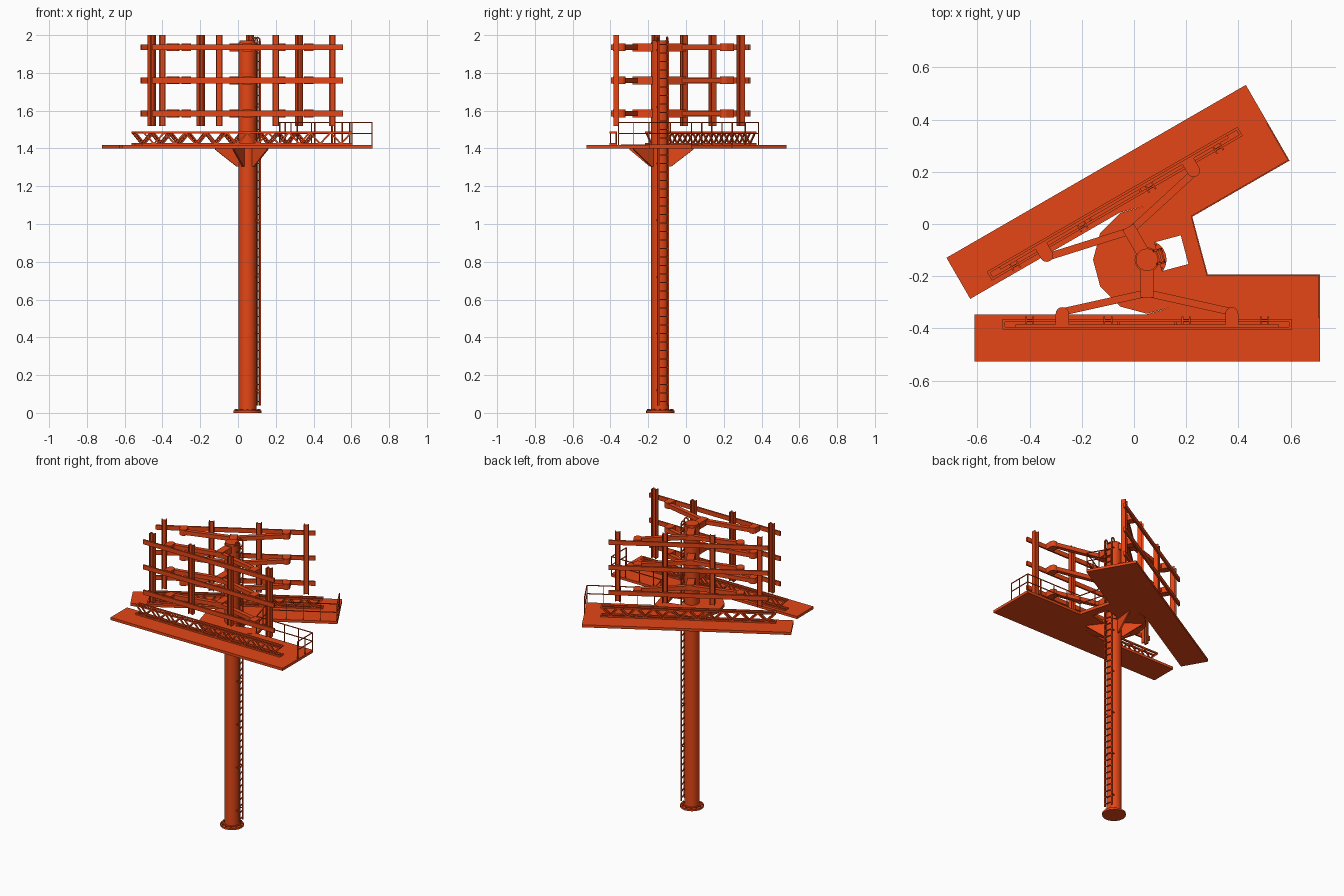
import bpy, bmesh
from math import cos, sin, radians, pi
from mathutils import Matrix, Vector

if "Cube" in bpy.data.objects:
    bpy.data.objects.remove(bpy.data.objects["Cube"])

paint = bpy.data.materials.new("orange_red_paint")
paint.use_nodes = True
COLOUR = (0.78, 0.062, 0.008, 1)
paint.diffuse_color = COLOUR
paint.node_tree.nodes["Principled BSDF"].inputs["Base Color"].default_value = COLOUR

# Frames: pole axis, ladder axis (symmetry line), and the two mirrored wings
POLE = Matrix.Translation((0.05, -0.137, 0))
AXIS = POLE @ Matrix.Rotation(radians(15), 4, 'Z')
FLIP = AXIS @ Matrix.Scale(-1, 4, (0, 1, 0)) @ AXIS.inverted()
WINGS = {"front": POLE, "rear": FLIP @ POLE}
DECK_Z, DECK_TOP = 1.4, 1.418
LEVELS = (1.585, 1.76, 1.935)


def finish(name, bm, matrix, smooth=False):
    bm.transform(matrix)
    bmesh.ops.recalc_face_normals(bm, faces=bm.faces)
    mesh = bpy.data.meshes.new(name)
    bm.to_mesh(mesh)
    bm.free()
    mesh.materials.append(paint)
    obj = bpy.data.objects.new(name, mesh)
    bpy.context.collection.objects.link(obj)
    if smooth:
        bpy.ops.object.select_all(action='DESELECT')
        obj.select_set(True)
        bpy.context.view_layer.objects.active = obj
        bpy.ops.object.shade_smooth_by_angle()


def box(bm, centre, size):
    m = Matrix.Translation(centre) @ Matrix.Diagonal((*size, 1))
    bmesh.ops.create_cube(bm, size=1, matrix=m)


def bar(bm, a, b, width, height=None):
    """Rectangular bar between two points; height lies towards z."""
    a, b = Vector(a), Vector(b)
    d = b - a
    turn = d.to_track_quat('X', 'Z').to_matrix().to_4x4()
    m = Matrix.Translation((a + b) / 2) @ turn
    m = m @ Matrix.Diagonal((d.length, width, height or width, 1))
    bmesh.ops.create_cube(bm, size=1, matrix=m)


def prism(bm, points, z0, z1, matrix=Matrix()):
    """Upright slab over an outline, optionally turned into place."""
    face = bm.faces.new([bm.verts.new((x, y, z0)) for x, y in points])
    base = list(face.verts)
    out = bmesh.ops.extrude_face_region(bm, geom=[face])
    verts = [v for v in out["geom"] if isinstance(v, bmesh.types.BMVert)]
    bmesh.ops.translate(bm, verts=verts, vec=(0, 0, z1 - z0))
    bmesh.ops.transform(bm, matrix=matrix, verts=base + verts)


def cylinder(bm, radius, z0, z1, sides=20, at=(0, 0)):
    bmesh.ops.create_cone(bm, cap_ends=True, segments=sides, radius1=radius,
                          radius2=radius, depth=z1 - z0,
                          matrix=Matrix.Translation((*at, (z0 + z1) / 2)))


# Pole with cap
bm = bmesh.new()
cylinder(bm, 0.0475, 0.01, 1.96)
cylinder(bm, 0.043, 1.96, 1.972)
finish("pole", bm, POLE, True)

# Base flange with bolts
bm = bmesh.new()
cylinder(bm, 0.075, 0, 0.012)
cylinder(bm, 0.055, 0.012, 0.018)
for i in range(12):
    a = i * pi / 6
    cylinder(bm, 0.005, 0.012, 0.02, 6, (0.065 * cos(a), 0.065 * sin(a)))
finish("base_flange", bm, POLE, True)

# Triangular gussets under the deck, none behind the ladder
bm = bmesh.new()
for angle in (68, 130, 180, 230, 292):
    turn = Matrix.Rotation(radians(angle), 4, 'Z') @ Matrix.Rotation(pi / 2, 4, 'X')
    prism(bm, [(0.04, 1.305), (0.06, 1.305), (0.177, 1.394),
               (0.177, DECK_Z), (0.04, DECK_Z)], -0.005, 0.005, turn)
finish("deck_gussets", bm, AXIS)

# Central deck: two halves around the ladder hatch, a touch proud of the walkways
for side, sign in (("front", -1), ("rear", 1)):
    arc = [(0.207 * cos(radians(d)), 0.207 * sin(radians(d))) for d in (165, 135, 105, 75)]
    half = [(0.21, 0), (0.149, 0), (0.149, 0.057), (0.045, 0.057), (0.045, 0), (-0.2, 0)]
    half += arc + [(0.21, 0.1155)]
    bm = bmesh.new()
    prism(bm, [(x, sign * y) for x, y in half], DECK_Z, DECK_TOP + 0.002)
    finish(side + "_central_deck", bm, AXIS)

# Ladder with rails hooked over the pole top
bm = bmesh.new()
U = 0.062
for v in (-0.026, 0.026):
    bar(bm, (U, v, 0.04), (U, v, 1.97), 0.008)
    hook = [(U, 1.97), (U - 0.003, 1.982), (U - 0.012, 1.988), (U - 0.024, 1.986), (U - 0.03, 1.965)]
    for (x0, z0), (x1, z1) in zip(hook, hook[1:]):
        bar(bm, (x0, v, z0), (x1, v, z1), 0.007)
    for i in range(7):
        z = 0.12 + i * 0.3
        bar(bm, (0.035, v, z), (U, v, z), 0.006)
for i in range(43):
    z = 0.06 + i * 0.045
    bar(bm, (U, -0.026, z), (U, 0.026, z), 0.006)
finish("ladder", bm, AXIS)

for side, frame in WINGS.items():
    # Walkway platform
    bm = bmesh.new()
    prism(bm, [(-0.662, -0.391), (0.663, -0.391), (0.663, -0.056), (0.233, -0.056),
               (0.1035, -0.179), (0, -0.209), (-0.662, -0.209)], DECK_Z, DECK_TOP)
    finish(side + "_platform", bm, frame)

    # Lattice truss lying on the platform
    bm = bmesh.new()
    low, high, half, bays = 1.424, 1.484, 0.55, 20
    step = 2 * half / bays
    for y in (-0.233, -0.263):
        for z in (low, high):
            box(bm, (0, y, z), (2 * half, 0.01, 0.01))
        for i in range(bays):
            x = -half + i * step
            z0, z1 = (low, high) if i % 2 else (high, low)
            bar(bm, (x, y, z0), (x + step, y, z1), 0.007, 0.009)
    for x in (-half, half):
        for z in (low, high):
            box(bm, (x, -0.248, z), (0.01, 0.04, 0.01))
    for i in range(0, bays + 1, 4):
        box(bm, (-half + i * step, -0.248, low), (0.008, 0.03, 0.008))
    finish(side + "_truss", bm, frame)

    # Upright I-section posts of the panel frame
    bm = bmesh.new()
    for x in (-0.45, -0.15, 0.15, 0.45):
        for dx in (-0.014, 0.014):
            box(bm, (x + dx, -0.233, 1.76), (0.006, 0.03, 0.48))
        box(bm, (x, -0.233, 1.76), (0.024, 0.007, 0.48))
    finish(side + "_panel_posts", bm, frame)

    # Horizontal panel beams
    bm = bmesh.new()
    for z in LEVELS:
        box(bm, (0, -0.254, z), (1.01, 0.012, 0.03))
    finish(side + "_panel_beams", bm, frame)

    # Stub, spreading arms and rounded end pads at each beam level
    bm = bmesh.new()
    for z in LEVELS:
        box(bm, (0, -0.09, z), (0.05, 0.11, 0.042))
        for s in (-1, 1):
            bar(bm, (s * 0.01, -0.13, z), (s * 0.325, -0.2, z), 0.028, 0.028)
            end = [(s * 0.325 + 0.025 * cos(t * pi / 8), -0.207 + 0.025 * sin(t * pi / 8))
                   for t in range(9)]
            end += [(s * 0.325 - 0.025, -0.249), (s * 0.325 + 0.025, -0.249)]
            prism(bm, end, z - 0.02, z + 0.02)
    finish(side + "_support_arms", bm, frame)

    # Guard rail around the wide end and the inner edge
    bm = bmesh.new()
    path = [Vector(p) for p in ((0.66, -0.22), (0.66, -0.059), (0.231, -0.059), (0.2, 0.054))]
    for (a, b), posts in zip(zip(path, path[1:]), (2, 4, 1)):
        for z in (1.48, 1.538):
            bar(bm, (*a, z), (*b, z), 0.005)
        for i in range(posts + 1):
            p = a.lerp(b, i / posts)
            bar(bm, (*p, DECK_TOP - 0.003), (*p, 1.54), 0.005)
    finish(side + "_guard_rail", bm, frame)
